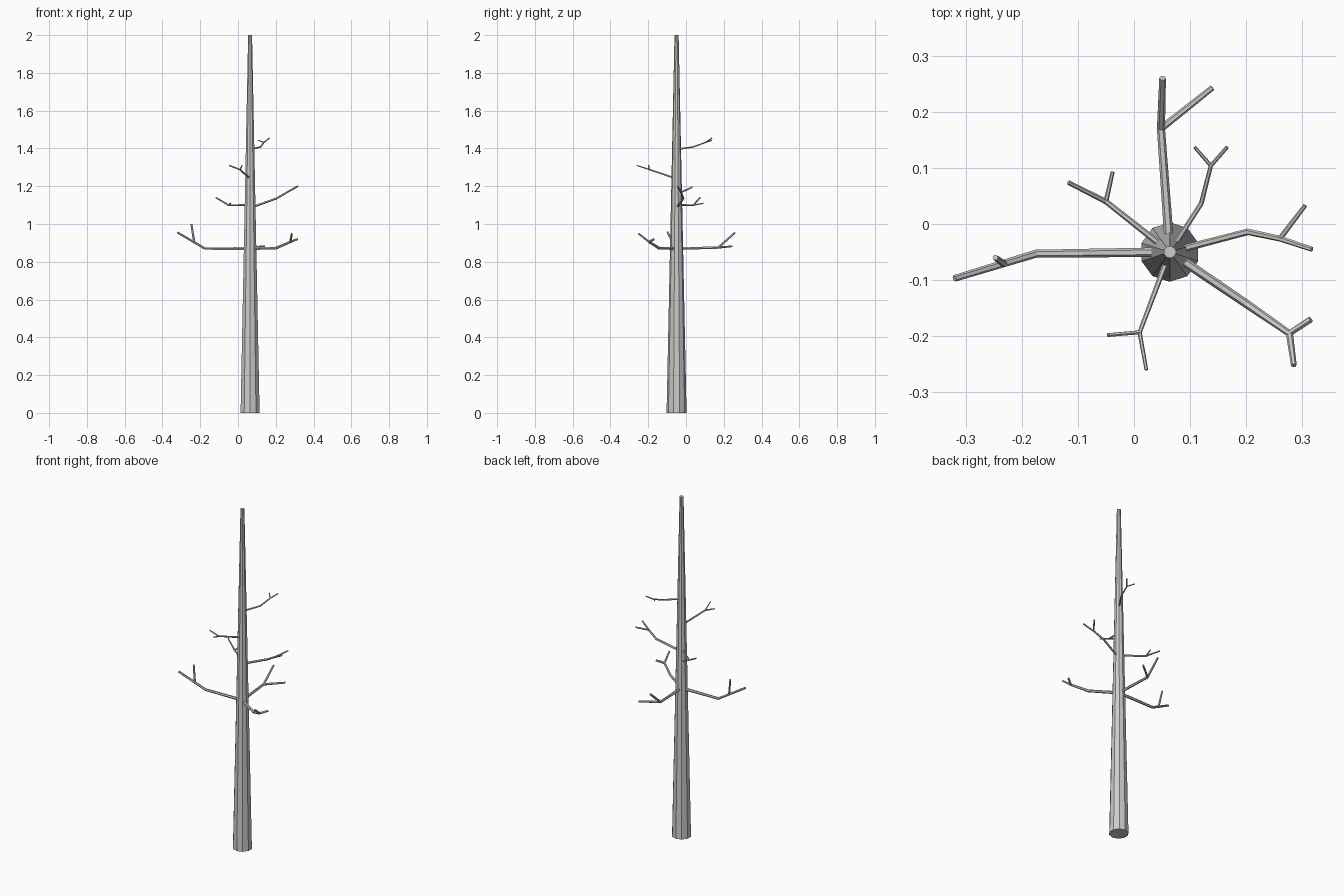
import bpy

if "Cube" in bpy.data.objects:
    bpy.data.objects.remove(bpy.data.objects["Cube"])

CX, CY = 0.064, -0.05   # trunk axis


def tube(name, paths):
    """Faceted six-sided tapered tubes; each path point is (x, y, z, radius)."""
    cu = bpy.data.curves.new(name, 'CURVE')
    cu.dimensions = '3D'
    cu.bevel_depth = 1.0
    cu.bevel_resolution = 1
    cu.use_fill_caps = True
    for path in paths:
        sp = cu.splines.new('POLY')
        sp.points.add(len(path) - 1)
        sp.use_smooth = False
        for p, (x, y, z, r) in zip(sp.points, path):
            p.co = (x, y, z, 1)
            p.radius = r
    ob = bpy.data.objects.new(name, cu)
    bpy.context.collection.objects.link(ob)
    bpy.ops.object.select_all(action='DESELECT')
    ob.select_set(True)
    bpy.context.view_layer.objects.active = ob
    bpy.ops.object.convert(target='MESH')


def branch(name, z, r, limb, fork, twig):
    """Limb from the trunk axis to its tip, plus a twig leaving at the fork."""
    pts = [(CX, CY, z)] + limb
    n = len(pts) - 1
    main = [(*p, r * (1 - 0.3 * i / n)) for i, p in enumerate(pts)]
    side = [(*fork, r * 0.75), (*twig, r * 0.6)]
    tube(name, [main, side])


# Trunk: tall tapered ten-sided cone
bpy.ops.mesh.primitive_cone_add(vertices=10, radius1=0.053, radius2=0.011,
                                depth=2, location=(CX, CY, 1))
bpy.context.object.name = "trunk"

# Lower branches
branch("branch_low_left", 0.87, 0.0085,
       [(-0.175, -0.053, 0.87), (-0.32, -0.097, 0.955)],
       (-0.232, -0.071, 0.905), (-0.247, -0.06, 1.0))
branch("branch_low_front", 0.87, 0.0085,
       [(0.2, -0.142, 0.872), (0.277, -0.195, 0.905), (0.315, -0.17, 0.92)],
       (0.277, -0.195, 0.905), (0.285, -0.252, 0.95))
branch("branch_low_back", 0.87, 0.0085,
       [(0.048, 0.17, 0.875), (0.051, 0.26, 0.955)],
       (0.048, 0.17, 0.875), (0.14, 0.243, 0.882))

# Middle branches
branch("branch_mid_right", 1.085, 0.0065,
       [(0.203, -0.014, 1.135), (0.26, -0.026, 1.168), (0.317, -0.045, 1.2)],
       (0.26, -0.026, 1.168), (0.305, 0.033, 1.195))
branch("branch_mid_back_left", 1.1, 0.0058,
       [(-0.05, 0.04, 1.1), (-0.117, 0.074, 1.14)],
       (-0.05, 0.04, 1.1), (-0.038, 0.093, 1.11))

# Upper branches
branch("branch_high_front", 1.24, 0.0052,
       [(0.01, -0.193, 1.288), (-0.047, -0.198, 1.31)],
       (0.01, -0.193, 1.288), (0.022, -0.26, 1.31))
branch("branch_high_back", 1.395, 0.0048,
       [(0.12, 0.037, 1.408), (0.137, 0.104, 1.432), (0.166, 0.137, 1.455)],
       (0.137, 0.104, 1.432), (0.108, 0.137, 1.443))
